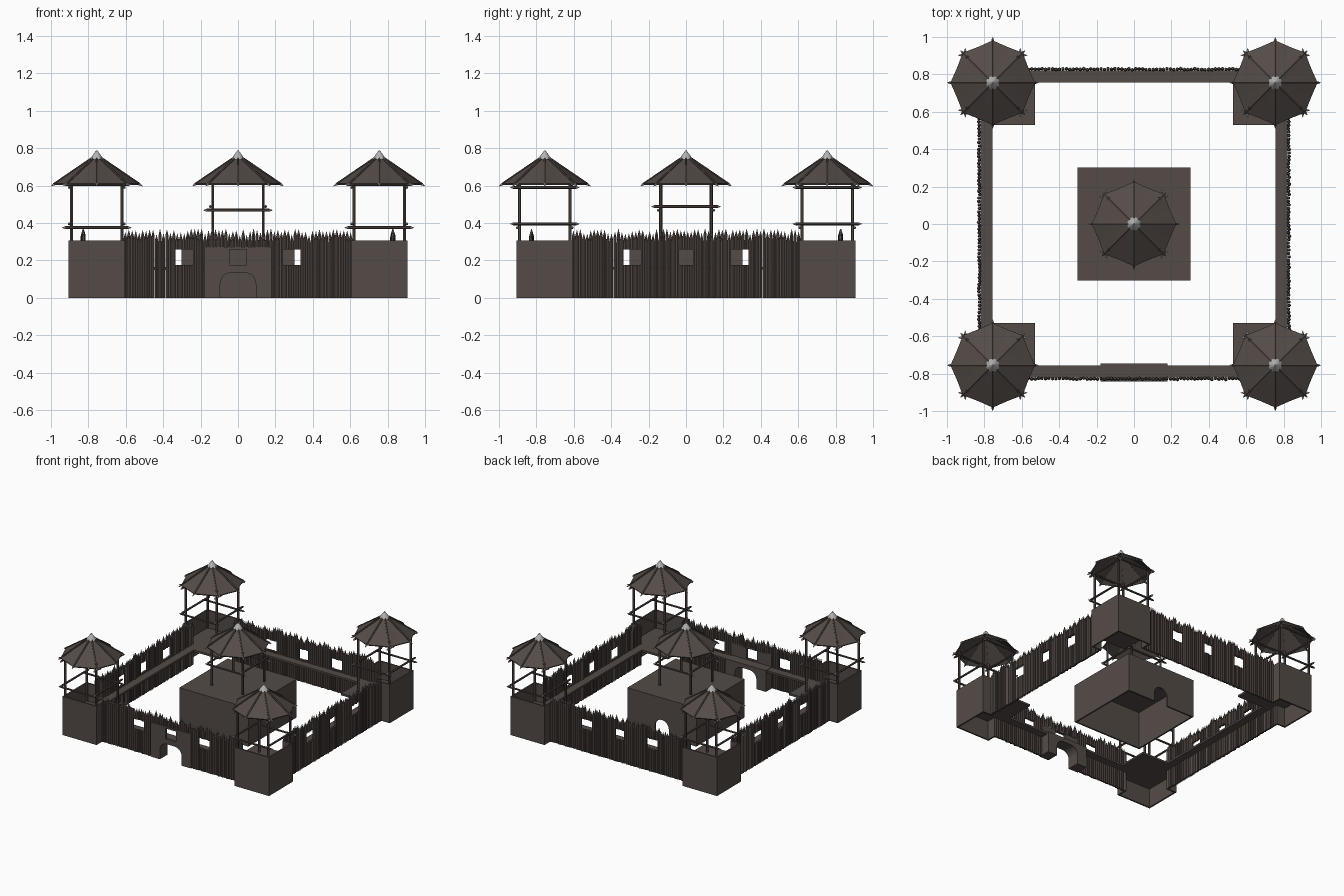
import bpy, bmesh, math, random
from mathutils import Vector, Matrix

if "Cube" in bpy.data.objects:
    bpy.data.objects.remove(bpy.data.objects["Cube"])

random.seed(4)


def material(name, col):
    m = bpy.data.materials.new(name)
    m.diffuse_color = (*col, 1)
    m.use_nodes = True
    m.node_tree.nodes["Principled BSDF"].inputs["Base Color"].default_value = m.diffuse_color
    return m


WOOD = material("dark wood", (0.088, 0.071, 0.063))
LOG = material("log brown", (0.085, 0.064, 0.055))
CAP = material("pale grey", (0.45, 0.45, 0.45))


def finish(bm, name, mat, turn=0):
    bmesh.ops.rotate(bm, verts=bm.verts, cent=(0, 0, 0),
                     matrix=Matrix.Rotation(turn * math.pi / 2, 3, 'Z'))
    bmesh.ops.recalc_face_normals(bm, faces=bm.faces)
    me = bpy.data.meshes.new(name)
    bm.to_mesh(me)
    bm.free()
    ob = bpy.data.objects.new(name, me)
    me.materials.append(mat)
    bpy.context.collection.objects.link(ob)


def box(bm, x0, x1, y0, y1, z0, z1):
    mat = (Matrix.Translation(((x0 + x1) / 2, (y0 + y1) / 2, (z0 + z1) / 2))
           @ Matrix.Diagonal((abs(x1 - x0), abs(y1 - y0), abs(z1 - z0), 1)))
    bmesh.ops.create_cube(bm, size=1, matrix=mat)


def rod(bm, a, b, r0, r1=None, seg=6):
    a, b = Vector(a), Vector(b)
    d = b - a
    mat = (Matrix.Translation((a + b) / 2)
           @ d.to_track_quat('Z', 'Y').to_matrix().to_4x4())
    bmesh.ops.create_cone(bm, cap_ends=True, segments=seg, radius1=r0,
                          radius2=r0 if r1 is None else r1,
                          depth=d.length, matrix=mat)


def arch_wall(bm, w, h, a, top, y0, y1):
    """Upright slab of half width w and height h with an arched doorway."""
    r = 0.06
    pts = [(-w, 0), (-a, 0)]
    for i in range(7):
        t = math.pi - i * math.pi / 12
        pts.append((-a + r + r * math.cos(t), top - r + r * math.sin(t)))
    pts += [(-x, z) for x, z in reversed(pts[1:])] + [(w, 0), (w, h), (-w, h)]
    f = bm.faces.new([bm.verts.new((x, y0, z)) for x, z in pts])
    ext = bmesh.ops.extrude_face_region(bm, geom=[f])['geom']
    vs = [g for g in ext if isinstance(g, bmesh.types.BMVert)]
    bmesh.ops.translate(bm, verts=vs, vec=(0, y1 - y0, 0))


# Palisade walls, one per side, built at the front and turned
WZ0, WZ1, WW, DECK = 0.175, 0.257, 0.038, 0.165
for k in range(4):
    front = k == 0
    # pointed logs with pale tips, split at windows and gate
    bm, tips = bmesh.new(), bmesh.new()
    n = 66
    for i in range(n):
        x = -0.602 + 1.204 * i / (n - 1)
        yy = -0.827 + random.uniform(-0.003, 0.003)
        r = random.uniform(0.0095, 0.011)
        top = random.uniform(0.295, 0.335)
        low = 0
        if front and abs(x) < 0.175:
            low = 0.26
        elif min(abs(x - c) for c in (-0.295, 0, 0.295)) < WW + 0.008:
            rod(bm, (x, yy, 0), (x, yy, WZ0), r)
            low = WZ1
        rod(bm, (x, yy, low), (x, yy, top), r)
        rod(bm, (x, yy, top), (x, yy, top + 0.018), r, r * 0.5)
        rod(tips, (x, yy, top + 0.018), (x, yy, top + 0.034), r * 0.5, 0.001)
    finish(bm, "palisade_logs", LOG, k)
    finish(tips, "log_tips", CAP, k)

    # walkway along the inside
    bm = bmesh.new()
    box(bm, -0.61, 0.61, -0.82, -0.757, DECK - 0.015, DECK)
    finish(bm, "walkway", WOOD, k)

# Gatehouse: deep arch below, thin front with a small window above
bm = bmesh.new()
arch_wall(bm, 0.178, DECK + 0.003, 0.095, 0.135, -0.842, -0.745)
gy = (-0.842, -0.822)
box(bm, -0.178, 0.178, *gy, DECK, WZ0)
for s in (-1, 1):
    box(bm, s * 0.045, s * 0.178, *gy, WZ0, WZ1)
box(bm, -0.178, 0.178, *gy, WZ1, 0.272)
finish(bm, "gatehouse", WOOD)

# Central keep: hollow, open below, door at the back
bm = bmesh.new()
for s in (-1, 1):
    box(bm, s * 0.29, s * 0.302, -0.302, 0.302, 0, 0.305)
box(bm, -0.302, 0.302, -0.302, -0.29, 0, 0.305)
box(bm, -0.302, 0.302, -0.302, 0.302, 0.293, 0.305)
arch_wall(bm, 0.302, 0.305, 0.061, 0.13, 0.29, 0.302)
finish(bm, "keep", WOOD)


def canopy(cx, cy, base, rail_x, rail_y):
    """Four posts, crossed rails and an eight-ribbed roof with a pale cap."""
    p = 0.135
    bm, ends = bmesh.new(), bmesh.new()

    def rail(mid, d):
        mid = Vector(mid)
        rod(bm, mid - d * 0.168, mid + d * 0.168, 0.008)
        for e in (-1, 1):
            rod(ends, mid + d * e * 0.168, mid + d * e * 0.185, 0.008, 0.001)

    for s in (-1, 1):
        for t in (-1, 1):
            rod(bm, (cx + s * p, cy + t * p, base),
                (cx + s * p, cy + t * p, 0.635), 0.009)
        for z in rail_x:
            rail((cx, cy + s * (p + 0.012), z), Vector((1, 0, 0)))
        for z in rail_y:
            rail((cx + s * (p + 0.012), cy, z), Vector((0, 1, 0)))
    finish(bm, "posts_and_rails", LOG)

    # roof rings, edge dips slightly inward between ribs
    rings = [(0.226, 0.61), (0.12, 0.682), (0.02, 0.748),
             (0.02, 0.74), (0.12, 0.673), (0.222, 0.602)]
    bm = bmesh.new()
    loops = []
    for r, z in rings:
        row = []
        for i in range(16):
            q = r * (1 if i % 2 == 0 else 0.915)
            a = i * math.pi / 8
            row.append(bm.verts.new((cx + q * math.cos(a), cy + q * math.sin(a), z)))
        loops.append(row)
    for j in range(6):
        A, B = loops[j], loops[(j + 1) % 6]
        for i in range(16):
            bm.faces.new((A[i], A[(i + 1) % 16], B[(i + 1) % 16], B[i]))
    finish(bm, "roof", WOOD)

    bm = bmesh.new()
    for i in range(8):
        d = Vector((math.cos(i * math.pi / 4), math.sin(i * math.pi / 4), 0))
        c = Vector((cx, cy, 0))
        end = c + d * 0.228 + Vector((0, 0, 0.607))
        rod(bm, c + d * 0.02 + Vector((0, 0, 0.749)), end, 0.007)
        rod(ends, end, c + d * 0.244 + Vector((0, 0, 0.597)), 0.007, 0.001)
    finish(bm, "roof_ribs", LOG)
    finish(ends, "pole_ends", CAP)

    bm = bmesh.new()
    rod(bm, (cx, cy, 0.742), (cx, cy, 0.788), 0.036, 0.003, 16)
    finish(bm, "roof_cap", CAP)


canopy(0, 0, 0.30, (0.468,), (0.488,))

# Corner towers, mirrored to all four corners
for sx in (-1, 1):
    for sy in (-1, 1):
        def tb(u0, u1, v0, v1, z0, z1):
            box(bm, sx * u0, sx * u1, sy * v0, sy * v1, z0, z1)

        # outer walls, with short returns where the palisade meets them
        bm = bmesh.new()
        o, i, t = 0.905, 0.605, 0.012
        tb(o - t, o, i, o, 0, 0.305)
        tb(i, i + t, 0.82, o, 0, 0.305)
        tb(i, o, o - t, o, 0, 0.305)
        tb(0.82, o, i, i + t, 0, 0.305)
        finish(bm, "tower_walls", WOOD)

        # entry deck level with the walkway
        bm = bmesh.new()
        tb(0.53, 0.82, 0.53, 0.82, DECK - 0.015, DECK)
        tb(0.82, 0.9, 0.62, 0.9, DECK - 0.015, DECK)
        tb(0.62, 0.82, 0.82, 0.9, DECK - 0.015, DECK)
        finish(bm, "tower_deck", WOOD)
        canopy(sx * 0.755, sy * 0.755, DECK, (0.375, 0.605), (0.395, 0.59))
